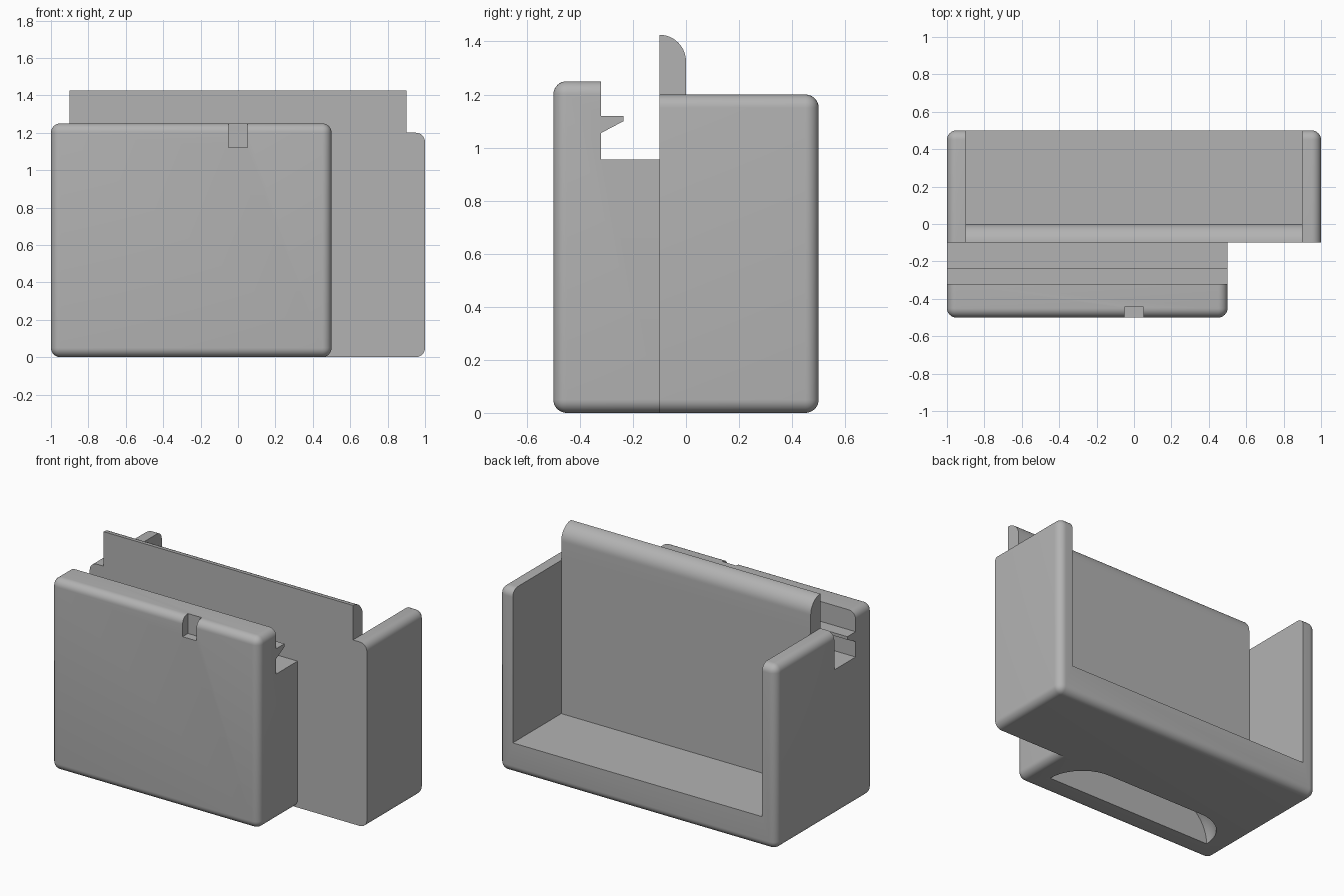
import bpy
import bmesh
import math

cube = bpy.data.objects.get("Cube")
if cube:
    bpy.data.objects.remove(cube, do_unlink=True)

JOIN_Y = -0.1    # plane where the front block meets the tray
ROUND = 0.05     # outer edge radius

grey = bpy.data.materials.new("plain grey")
grey.use_nodes = True
colour = (0.45, 0.45, 0.45, 1)
grey.diffuse_color = colour
grey.node_tree.nodes["Principled BSDF"].inputs["Base Color"].default_value = colour


def make_object(name, bm):
    bmesh.ops.recalc_face_normals(bm, faces=bm.faces[:])
    mesh = bpy.data.meshes.new(name)
    bm.to_mesh(mesh)
    bm.free()
    mesh.materials.append(grey)
    obj = bpy.data.objects.new(name, mesh)
    bpy.context.collection.objects.link(obj)
    return obj


def box_mesh(low, high):
    bm = bmesh.new()
    bmesh.ops.create_cube(bm, size=1)
    for v in bm.verts:
        v.co = [low[i] if v.co[i] < 0 else high[i] for i in range(3)]
    return bm


def box(name, low, high):
    return make_object(name, box_mesh(low, high))


def rounded_block(name, low, high):
    """Box with every edge rounded except those on the joining plane."""
    bm = box_mesh(low, high)
    edges = [e for e in bm.edges
             if any(abs(v.co.y - JOIN_Y) > 0.001 for v in e.verts)]
    bmesh.ops.bevel(bm, geom=edges, offset=ROUND, segments=8,
                    profile=0.5, affect='EDGES')
    return make_object(name, bm)


def side_profile(name, points, x0, x1):
    """Extrude a (y, z) outline along x."""
    bm = bmesh.new()
    face = bm.faces.new([bm.verts.new((x0, y, z)) for y, z in points])
    grown = bmesh.ops.extrude_face_region(bm, geom=[face])["geom"]
    for v in grown:
        if isinstance(v, bmesh.types.BMVert):
            v.co.x = x1
    return make_object(name, bm)


def half_capsule(name, x0, x1, y, radius):
    """Long rounded pocket shape with a flat front side."""
    bm = bmesh.new()
    for x in (x0, x1):
        ball = bmesh.ops.create_uvsphere(bm, u_segments=40, v_segments=24,
                                         radius=radius)["verts"]
        for v in ball:
            v.co.x += x
            v.co.y = y + max(v.co.y, 0)
    bmesh.ops.remove_doubles(bm, verts=bm.verts[:], dist=0.0001)
    points = [v.co.copy() for v in bm.verts]
    bm.clear()
    for p in points:
        bm.verts.new(p)
    hull = bmesh.ops.convex_hull(bm, input=bm.verts[:])
    spare = {v for v in hull["geom_interior"] + hull["geom_unused"]
             if isinstance(v, bmesh.types.BMVert)}
    bmesh.ops.delete(bm, geom=list(spare), context='VERTS')
    return make_object(name, bm)


def cut(obj, cutters):
    for cutter in cutters:
        cutter.hide_render = True
        mod = obj.modifiers.new("cut", 'BOOLEAN')
        mod.operation = 'DIFFERENCE'
        mod.solver = 'EXACT'
        mod.object = cutter
    graph = bpy.context.evaluated_depsgraph_get()
    mesh = bpy.data.meshes.new_from_object(obj.evaluated_get(graph))
    obj.modifiers.clear()
    obj.data = mesh
    for cutter in cutters:
        bpy.data.objects.remove(cutter, do_unlink=True)


# Tray: floor, two ends and a front wall, open at the back and top
tray = rounded_block("tray", (-1, JOIN_Y, 0), (1, 0.5, 1.2))
cut(tray, [box("tray_space", (-0.9, 0, 0.2), (0.9, 0.8, 1.5))])

# Raised lip on the tray wall, rounded over towards the back
arc = [(JOIN_Y + 0.1 * math.cos(a), 1.325 + 0.1 * math.sin(a))
       for a in (math.pi / 2 * i / 12 for i in range(13))]
lip = side_profile("wall_lip", [(JOIN_Y, 1.2), (0, 1.2)] + arc, -0.9, 0.9)

# Front block with a latch slot, thumb notch and pocket underneath
block = rounded_block("front_block", (-1, -0.5, 0), (0.5, JOIN_Y, 1.25))
slot = [(-0.32, 1.4), (-0.32, 1.12), (-0.235, 1.12), (-0.235, 1.1),
        (-0.32, 1.055), (-0.32, 0.955), (0, 0.955), (0, 1.4)]
cut(block, [
    side_profile("latch_slot", slot, -1.2, 0.7),
    box("thumb_notch", (-0.05, -0.7, 1.12), (0.05, -0.445, 1.4)),
    half_capsule("under_pocket", -0.61, 0.11, -0.35, 0.25),
])

# Smooth the rounded edges, keep the cut edges crisp
bpy.ops.object.select_all(action='DESELECT')
for part in (tray, lip, block):
    part.select_set(True)
bpy.context.view_layer.objects.active = tray
bpy.ops.object.shade_smooth_by_angle(angle=math.radians(30))
